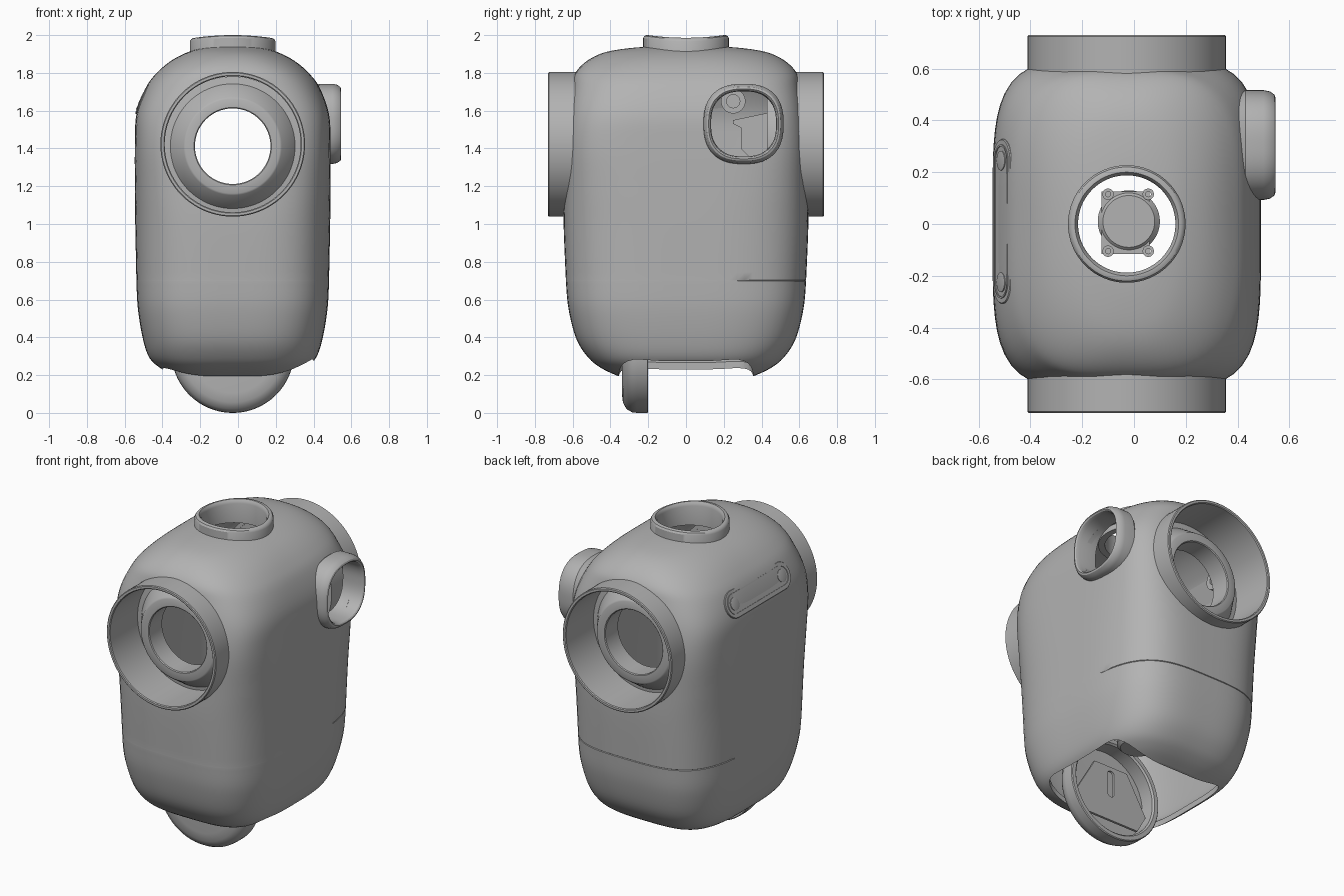
import bpy, bmesh
from math import sin, cos, pi, radians
from mathutils import Matrix, Vector

cube = bpy.data.objects.get("Cube")
if cube:
    bpy.data.objects.remove(cube)

gray = bpy.data.materials.new("plain gray")
gray.use_nodes = True
gray.diffuse_color = (0.45, 0.45, 0.45, 1)
gray.node_tree.nodes["Principled BSDF"].inputs["Base Color"].default_value = (0.45, 0.45, 0.45, 1)

CX = -0.028          # body centre line
LENS_Z = 1.422       # height of both lens hoods
SEAM_Z = 0.7         # height of the seam line


def place(x, y, z, angle=0, axis='X'):
    return Matrix.Translation((x, y, z)) @ Matrix.Rotation(radians(angle), 4, axis)


def finish(name, bm, matrix):
    bmesh.ops.recalc_face_normals(bm, faces=bm.faces)
    bm.transform(matrix)
    mesh = bpy.data.meshes.new(name)
    bm.to_mesh(mesh)
    bm.free()
    obj = bpy.data.objects.new(name, mesh)
    bpy.context.collection.objects.link(obj)
    mesh.materials.append(gray)
    return obj


def loft(name, rows, matrix, wrap=False, seg=96, stretch=0):
    """Join superellipse rows (height, half x, half y, exponent)."""
    bm = bmesh.new()
    rings = []
    for h, a, b, n in rows:
        ring = []
        for i in range(seg):
            c, s = cos(2 * pi * (i + .5) / seg), sin(2 * pi * (i + .5) / seg)
            r = (abs(c / a) ** n + abs(s / b) ** n) ** (-1 / n)
            ring.append(bm.verts.new((r * c, r * s + (stretch if s > 0 else -stretch), h)))
        rings.append(ring)
    pairs = list(zip(rings, rings[1:]))
    if wrap:
        pairs.append((rings[-1], rings[0]))
    else:
        bm.faces.new(rings[0])
        bm.faces.new(rings[-1])
    for p, q in pairs:
        for i in range(seg):
            j = (i + 1) % seg
            bm.faces.new((p[i], p[j], q[j], q[i]))
    return finish(name, bm, matrix)


def lathe(name, profile, matrix, wrap=True, n=2, seg=96, stretch=0):
    return loft(name, [(h, r, r, n) for r, h in profile], matrix, wrap, seg, stretch)


def plate(name, outline, thick, matrix):
    bm = bmesh.new()
    face = bm.faces.new([bm.verts.new((x, y, 0)) for x, y in outline])
    out = bmesh.ops.extrude_face_region(bm, geom=[face])
    bmesh.ops.translate(bm, vec=(0, 0, thick), verts=[v for v in out["geom"] if isinstance(v, bmesh.types.BMVert)])
    return finish(name, bm, matrix)


def cut(obj, cutters):
    for c in cutters:
        c.hide_render = True
        mod = obj.modifiers.new("cut", 'BOOLEAN')
        mod.operation, mod.solver, mod.object = 'DIFFERENCE', 'EXACT', c
    bpy.context.view_layer.update()
    mesh = bpy.data.meshes.new_from_object(obj.evaluated_get(bpy.context.evaluated_depsgraph_get()))
    obj.modifiers.clear()
    obj.data = mesh
    for c in cutters:
        bpy.data.objects.remove(c)


def smooth_rows(keys, steps=5):
    """Catmull-Rom curve through the key rows."""
    out = []
    for i in range(len(keys) - 1):
        p = [Vector(keys[max(0, min(len(keys) - 1, i + k))]) for k in (-1, 0, 1, 2)]
        for s in range(steps):
            t = s / steps
            out.append(tuple(0.5 * (2 * p[1] + (p[2] - p[0]) * t + (2 * p[0] - 5 * p[1] + 4 * p[2] - p[3]) * t * t
                                    + (3 * p[1] - p[0] - 3 * p[2] + p[3]) * t ** 3)))
    return out + [keys[-1]]


# Body shell: rounded box, fullest around the hoods, closing in a soft dome
lower = [(.195, .31, .36, 3.6), (.235, .38, .445, 3.5), (.29, .44, .515, 3.4), (.39, .475, .58, 3.4),
         (.55, .502, .622, 3.5), (SEAM_Z - .003, .51, .636, 3.5)]
upper = [(SEAM_Z + .003, .51, .636, 3.5), (1.0, .516, .648, 3.6), (1.2, .518, .645, 4), (1.42, .518, .64, 4.5),
         (1.58, .51, .628, 4.2), (1.72, .461, .605, 3.6), (1.8, .402, .585, 3.2),
         (1.865, .325, .522, 2.8), (1.91, .237, .425, 2.5), (1.933, .155, .28, 2.2), (1.94, .08, .14, 2)]
body = loft("body_shell", smooth_rows(lower) + [(SEAM_Z, .51, .636, 3.5)] + smooth_rows(upper),
            place(CX, 0, 0))

# Fine seam groove round the back
for v in body.data.vertices:
    if abs(v.co.z - SEAM_Z) < .001 and v.co.y > .3:
        v.co.x, v.co.y = CX + (v.co.x - CX) * .993, v.co.y * .993

wall = body.modifiers.new("wall", 'SOLIDIFY')
wall.thickness, wall.offset = .03, -1
cutters = [lathe("cutter", [(.37, .3), (.37, .9)], place(CX, 0, LENS_Z, a), False) for a in (90, -90)]
cutters.append(lathe("cutter", [(.19, 1.7), (.19, 2.1)], place(CX, 0, 0), False))
cutters.append(lathe("cutter", [(.175, .2), (.175, .7)], place(0, .305, 1.53, 90, 'Y'), False, 2.3))
cutters.append(loft("cutter", [(.1, .4, .355, 7), (.4, .4, .355, 7)], place(0, 0, 0)))
cut(body, cutters)

# Front and back: hood tube and inner lens ring with its flange
for side, a in (("front", 90), ("back", -90)):
    m = place(CX, 0, LENS_Z, a)
    lathe(side + "_hood", [(.383, .43), (.383, .725), (.378, .73), (.365, .73), (.36, .725), (.36, .43)], m)
    lathe(side + "_lens_ring", [(.369, .435), (.369, .45), (.33, .455), (.26, .56), (.25, .565), (.205, .565),
                                (.2, .56), (.2, .435)], place(CX, 0, LENS_Z - .01, a))

# Top collar, its rim dipping to the sides
collar = lathe("top_collar", [(.227, 1.85), (.227, 1.985), (.22, 1.996), (.21, 2), (.2, 2), (.193, 1.99),
                              (.188, 1.975), (.188, 1.85)], place(CX, 0, 0))
for v in collar.data.vertices:
    if v.co.z > 1.9:
        v.co.z -= .018 * ((v.co.x - CX) / .225) ** 2

# Rounded porthole on the left side
lathe("side_porthole", [(.19, .40), (.212, .43), (.212, .50), (.207, .525), (.195, .542), (.185, .546),
                        (.178, .54), (.172, .52), (.172, .40)], place(0, .305, 1.53, 90, 'Y'), True, 2.5)

# Slim panel set almost flush on the right side, with two round bosses
panel = place(-.51, .01, 1.66, -66, 'Y')
lathe("side_panel", [(.083, -.03), (.083, -.002), (.08, .002)], panel, False, stretch=.235)
lathe("side_panel_rim", [(.062, .0), (.062, .006), (.055, .006), (.055, .0)], panel, stretch=.235)
for y in (-.235, .235):
    lathe("panel_boss", [(.038, 0), (.038, .006), (.03, .008)], panel @ place(0, y, 0), False, seg=32)

# Hollow cup hanging below the body, with a slotted back plate
cup = place(CX, 0, .325, 90)
lathe("lower_cup", [(.01, .34), (.22, .34), (.27, .334), (.305, .315), (.322, .285), (.325, .26), (.325, .205),
                    (.32, .2), (.295, .2), (.285, .21), (.285, .3), (.01, .305)], cup)
backing = plate("cup_plate", [(-.2, -.19), (.2, -.19), (.26, -.08), (.12, .16), (-.12, .16), (-.26, -.08)],
                .015, cup @ place(0, 0, .24))
cut(backing, [lathe("cutter", [(.025, .2), (.025, .3)], cup @ place(0, .05, 0), False, seg=32, stretch=.06)])

# Drive motor with its square mount inside the body
lathe("motor", [(.1, .5), (.12, .52), (.12, .67), (.1, .69)], place(-.02, .01, 0), False, seg=64)
plate("motor_mount", [(-.125, -.115), (.06, -.115), (.06, .125), (-.125, .125)], .02, place(0, 0, .66))
for x in (-.1, .055):
    for y in (-.105, .115):
        lathe("mount_ear", [(.022, .655), (.022, .695), (.01, .695), (.01, .655)], place(x, y, 0), seg=24)

# Inner brackets, one on each side wall, turned half round from each other
for turn in (0, 180):
    m = place(CX, 0, 0, turn, 'Z') @ place(-.4, 0, 0) @ Matrix(((0, 0, 1, 0), (1, 0, 0, 0), (0, 1, 0, 0), (0, 0, 0, 1)))
    plate("inner_bracket", [(.25, 1.53), (.25, 1.55), (.44, 1.59), (.44, 1.34), (.33, 1.36), (.29, 1.4),
                            (.29, 1.51)], .02, m)
    lathe("bracket_drive", [(.065, 0), (.065, .04), (.035, .04), (.035, .02)], m @ place(.25, 1.65, 0), False, seg=32)

# Soft shading with crisp edges
bpy.ops.object.select_all(action='DESELECT')
for o in bpy.context.collection.objects:
    if o.type == 'MESH' and o.data.materials and o.data.materials[0] == gray:
        o.select_set(True)
        bpy.context.view_layer.objects.active = o
bpy.ops.object.shade_smooth_by_angle(angle=radians(32))
